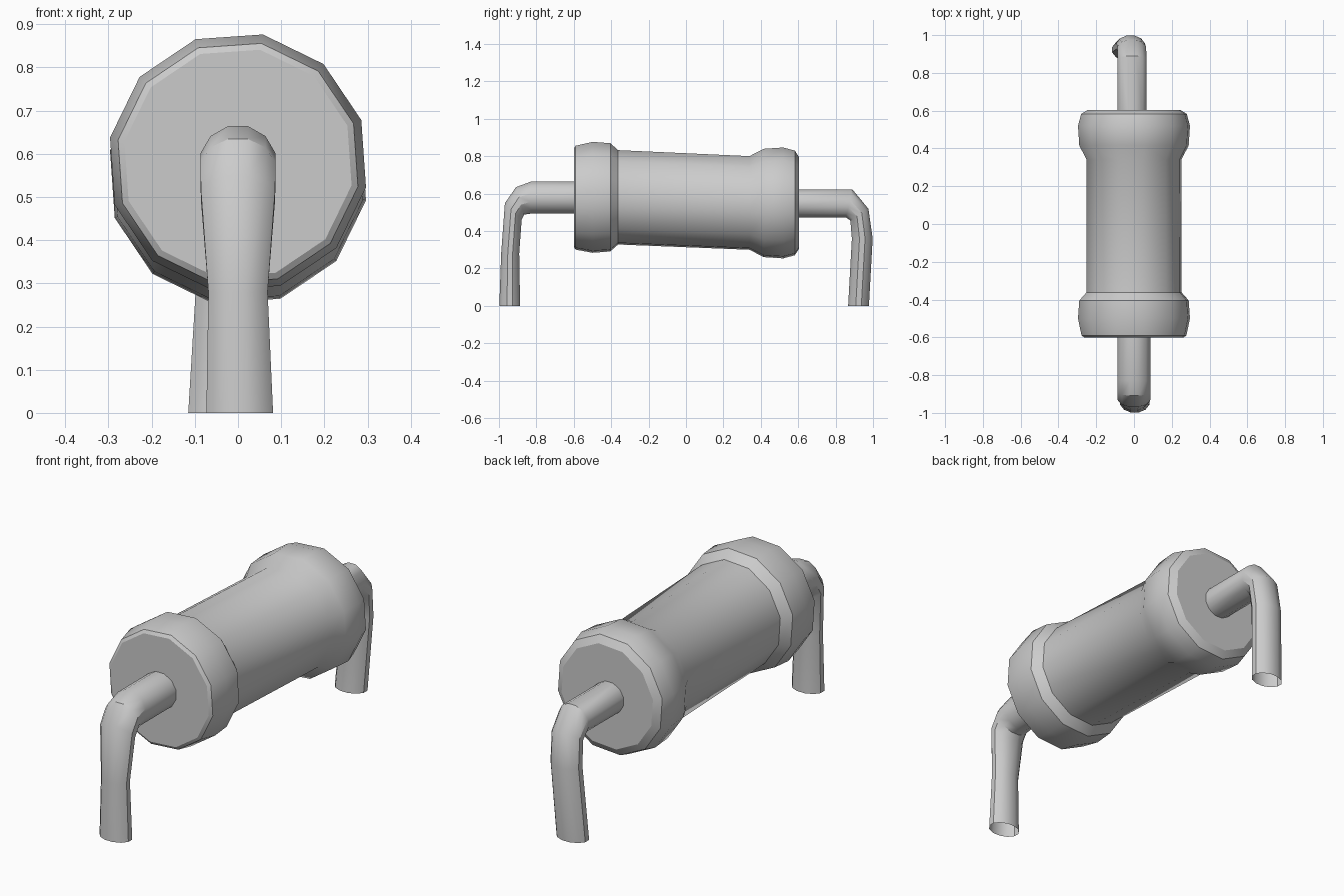
import bpy, bmesh, math
from mathutils import Vector

if "Cube" in bpy.data.objects:
    bpy.data.objects.remove(bpy.data.objects["Cube"])


def loft(name, rings, sides, phase, caps):
    """Each ring: (low y, low z, high y, high z, centre x, half width)."""
    bm = bmesh.new()
    loops = []
    for y0, z0, y1, z1, cx, rx in rings:
        lo, hi = Vector((cx, y0, z0)), Vector((cx, y1, z1))
        mid, up = (lo + hi) / 2, (hi - lo) / 2
        loop = []
        for i in range(sides):
            a = math.radians(phase) + 2 * math.pi * i / sides
            loop.append(bm.verts.new(mid + Vector((rx * math.cos(a), 0, 0)) + up * math.sin(a)))
        loops.append(loop)
    for a, b in zip(loops, loops[1:]):
        for i in range(sides):
            j = (i + 1) % sides
            bm.faces.new((a[i], a[j], b[j], b[i]))
    if caps:
        bm.faces.new(loops[0])
        bm.faces.new(loops[-1])
    bmesh.ops.recalc_face_normals(bm, faces=bm.faces)
    # open tubes: make sure the walls face outwards
    f = bm.faces[:][0]
    f.normal_update()
    centre = sum((v.co for v in loops[0]), Vector()) / sides
    if f.normal.dot(loops[0][0].co - centre) < 0:
        bmesh.ops.reverse_faces(bm, faces=bm.faces[:])
    mesh = bpy.data.meshes.new(name)
    bm.to_mesh(mesh)
    bm.free()
    ob = bpy.data.objects.new(name, mesh)
    bpy.context.collection.objects.link(ob)
    bpy.context.view_layer.objects.active = ob
    ob.select_set(True)
    bpy.ops.object.shade_smooth_by_angle(angle=math.radians(32))
    ob.select_set(False)
    return ob


# Body: slightly sloping barrel with a thick collar at each end (y, centre z, radius)
profile = [(-0.6, 0.578, 0.268), (-0.59, 0.578, 0.283), (-0.5, 0.58, 0.302),
           (-0.405, 0.58, 0.295), (-0.363, 0.58, 0.257), (0.34, 0.55, 0.255),
           (0.415, 0.55, 0.295), (0.52, 0.55, 0.302), (0.582, 0.55, 0.285),
           (0.604, 0.55, 0.25)]
loft("resistor_body",
     [(y, z - r, y, z + r, 0, r) for y, z, r in profile], 12, 19, True)

# Front wire: out of the collar, bent down, open at the foot
loft("front_wire", [
    (-0.58, 0.49, -0.58, 0.667, 0, 0.09),
    (-0.83, 0.49, -0.83, 0.667, 0, 0.09),
    (-0.865, 0.485, -0.91, 0.637, 0, 0.09),
    (-0.877, 0.46, -0.97, 0.55, 0, 0.089),
    (-0.89, 0.28, -0.99, 0.28, 0, 0.071),
    (-0.885, 0, -1, 0, 0.004, 0.08)], 12, 15, False)

# Rear wire: thinner, with its foot leaning to one side
loft("rear_wire", [
    (0.58, 0.47, 0.58, 0.625, -0.01, 0.08),
    (0.855, 0.47, 0.89, 0.625, -0.01, 0.08),
    (0.877, 0.455, 0.977, 0.52, -0.012, 0.078),
    (0.885, 0.36, 1, 0.36, -0.018, 0.078),
    (0.865, 0, 0.98, 0, -0.038, 0.08)], 12, 15, False)
